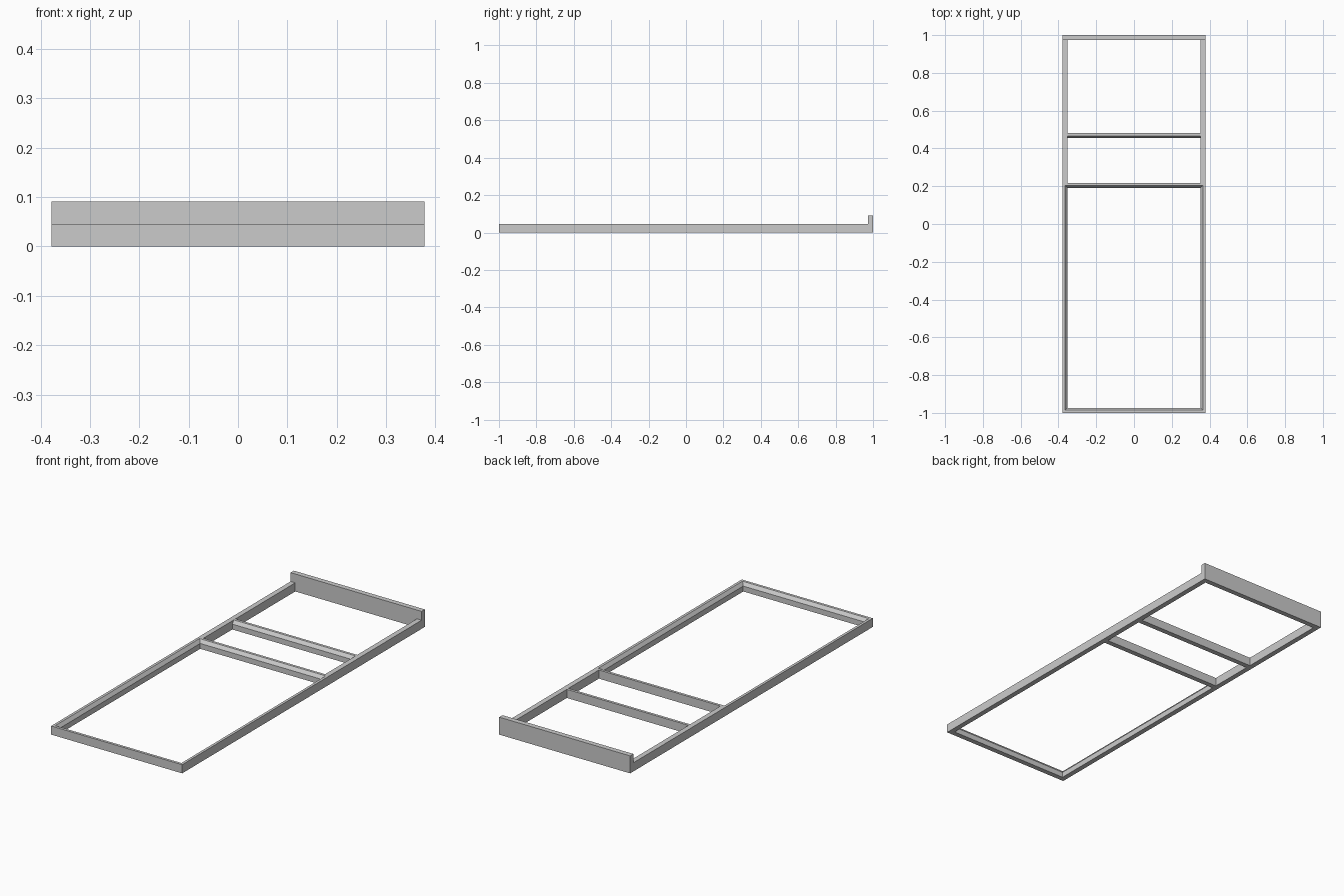
import bpy
import bmesh

old = bpy.data.objects.get("Cube")
if old:
    bpy.data.objects.remove(old, do_unlink=True)

grey = bpy.data.materials.new("light_grey")
grey.use_nodes = True
colour = (0.6, 0.6, 0.6, 1)
grey.diffuse_color = colour
grey.node_tree.nodes["Principled BSDF"].inputs["Base Color"].default_value = colour

HALF = 0.378      # half the overall width
RAIL = 0.027      # bar thickness
HEIGHT = 0.045    # bar height
LIP = 0.014       # flat width beside the bevel
EDGE = 0.028      # lower edge of the bevel
BAY = 0.217       # back of the front bay


def finish(name, bm):
    bmesh.ops.recalc_face_normals(bm, faces=bm.faces)
    mesh = bpy.data.meshes.new(name)
    bm.to_mesh(mesh)
    bm.free()
    mesh.materials.append(grey)
    obj = bpy.data.objects.new(name, mesh)
    bpy.context.collection.objects.link(obj)


def box(name, x0, x1, y0, y1, z1):
    bm = bmesh.new()
    base = [bm.verts.new((x, y, 0)) for x, y in ((x0, y0), (x1, y0), (x1, y1), (x0, y1))]
    face = bm.faces.new(base)
    top = bmesh.ops.extrude_face_region(bm, geom=[face])["geom"]
    bmesh.ops.translate(bm, vec=(0, 0, z1), verts=[v for v in top if isinstance(v, bmesh.types.BMVert)])
    finish(name, bm)


def bridge(bm, loops, closed):
    # Join matching points of consecutive loops with quads
    n = len(loops[0])
    for i in range(len(loops) if closed else len(loops) - 1):
        a, b = loops[i], loops[(i + 1) % len(loops)]
        for j in range(n):
            k = (j + 1) % n
            bm.faces.new((a[j], a[k], b[k], b[j]))


# Bar section: distance in from the outer side, height
section = [(0, 0), (0, HEIGHT), (LIP, HEIGHT), (RAIL, EDGE), (RAIL, 0)]

# Mitred front bay with an inward bevel
bm = bmesh.new()
loops = []
for d, z in section:
    x, y0, y1 = HALF - d, -1 + d, BAY - d
    loops.append([bm.verts.new(p) for p in ((-x, y0, z), (x, y0, z), (x, y1, z), (-x, y1, z))])
bridge(bm, loops, True)
finish("front_bay_frame", bm)

# Bevelled crossbar between the rear rails
bm = bmesh.new()
ends = [[bm.verts.new((x, 0.481 - d, z)) for d, z in section] for x in (RAIL - HALF, HALF - RAIL)]
bridge(bm, ends, False)
for end in ends:
    bm.faces.new(end)
finish("rear_crossbar", bm)

# Plain rear rails and the upright end board
for name, side in (("left_rear_rail", 1), ("right_rear_rail", -1)):
    xs = sorted((side * HALF, side * (HALF - RAIL)))
    box(name, xs[0], xs[1], BAY, 1 - RAIL, HEIGHT)
box("end_board", -HALF, HALF, 1 - RAIL, 1, 2 * HEIGHT + 0.001)
